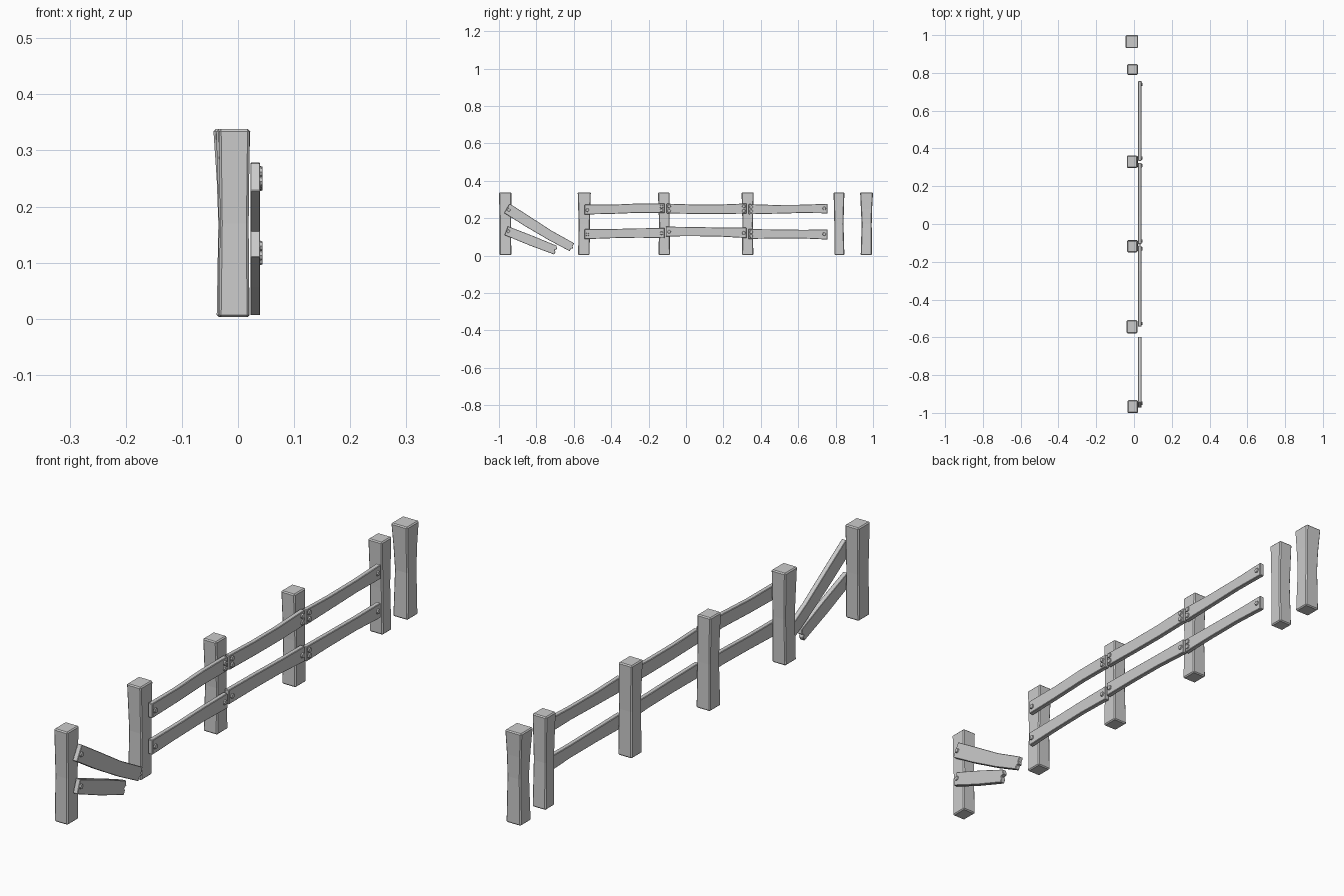
import bpy, bmesh
from mathutils import Matrix


def finish(bm, name, bevel):
    bmesh.ops.recalc_face_normals(bm, faces=bm.faces)
    me = bpy.data.meshes.new(name)
    bm.to_mesh(me)
    bm.free()
    ob = bpy.data.objects.new(name, me)
    bpy.context.collection.objects.link(ob)
    if bevel:
        m = ob.modifiers.new("Bevel", 'BEVEL')
        m.width = bevel
        m.segments = 1
        m.limit_method = 'ANGLE'
        m.angle_limit = 0.7
    return ob


def post(name, rings):
    """Loft rectangular rings (z, x0, x1, y0, y1) into a hewn post."""
    bm = bmesh.new()
    loops = [[bm.verts.new(p) for p in ((a, c, z), (b, c, z), (b, d, z), (a, d, z))]
             for z, a, b, c, d in rings]
    for lo, hi in zip(loops, loops[1:]):
        for i in range(4):
            j = (i + 1) % 4
            bm.faces.new((lo[i], lo[j], hi[j], hi[i]))
    bm.faces.new(loops[0][::-1])
    bm.faces.new(loops[-1])
    finish(bm, name, 0.004)


def board(name, outline, bevel=0.002):
    """Extrude a (y, z) outline through the board thickness."""
    bm = bmesh.new()
    f = bm.faces.new([bm.verts.new((0.022, y, z)) for y, z in outline])
    new = bmesh.ops.extrude_face_region(bm, geom=[f])["geom"]
    bmesh.ops.translate(bm, vec=(0.0175, 0, 0),
                        verts=[v for v in new if isinstance(v, bmesh.types.BMVert)])
    finish(bm, name, bevel)


def bolt(y, z):
    bm = bmesh.new()
    bmesh.ops.create_cone(bm, cap_ends=True, segments=8, radius1=0.0105, radius2=0.008,
                          depth=0.008,
                          matrix=Matrix.Translation((0.040, y, z)) @ Matrix.Rotation(1.5708, 4, 'Y'))
    finish(bm, "bolt", 0)


# Posts: bottom, waist and top rings
B, T = 0.003, 0.338
post("post_1", [(B, -.034, .020, -.997, -.934), (.17, -.032, .019, -.996, -.935),
                (T, -.034, .021, -1.0, -.933)])
post("post_2", [(B, -.036, .019, -.577, -.515), (.17, -.034, .018, -.574, -.514),
                (T, -.039, .018, -.579, -.509)])
post("post_3", [(B, -.036, .020, -.147, -.085), (.17, -.033, .019, -.144, -.088),
                (T, -.036, .018, -.150, -.088)])
post("post_4", [(B, -.036, .020, .299, .360), (.17, -.034, .019, .302, .358),
                (T, -.038, .017, .297, .362)])
post("post_5", [(B, -.034, .020, .794, .847), (.17, -.032, .019, .793, .842),
                (T, -.036, .020, .789, .847)])
post("post_6", [(B, -.038, .021, .934, .994), (.17, -.035, .018, .939, .993),
                (.25, -.038, .019, .935, .995), (T, -.044, .022, .931, 1.0)])

# Whole rails: lists of (y, lower z, upper z) stations
rails = {
    "upper_rail_1": [(-.543, .220, .272), (-.40, .223, .272), (-.25, .229, .279), (-.115, .228, .279)],
    "upper_rail_2": [(-.104, .226, .278), (.04, .223, .273), (.18, .222, .273), (.324, .225, .279)],
    "upper_rail_3": [(.334, .221, .275), (.47, .224, .271), (.62, .228, .272), (.757, .226, .277)],
    "lower_rail_1": [(-.543, .088, .141), (-.40, .093, .142), (-.25, .096, .146), (-.115, .093, .147)],
    "lower_rail_2": [(-.108, .103, .155), (.04, .104, .153), (.18, .102, .150), (.324, .094, .149)],
    "lower_rail_3": [(.334, .089, .142), (.47, .092, .140), (.62, .092, .138), (.757, .086, .139)],
}
for name, st in rails.items():
    board(name, [(y, lo) for y, lo, hi in st] + [(y, hi) for y, lo, hi in reversed(st)])

# Fallen rails with splintered ends
board("broken_upper_rail", [(-.972, .228), (-.86, .157), (-.73, .081), (-.622, .024),
                            (-.616, .037), (-.604, .038), (-.606, .050), (-.598, .066),
                            (-.72, .134), (-.84, .212), (-.943, .278)], 0.0015)
board("broken_lower_rail", [(-.970, .110), (-.84, .056), (-.705, .006), (-.698, .020),
                            (-.702, .030), (-.690, .034), (-.692, .053),
                            (-.82, .106), (-.952, .157)], 0.0015)

# Bolt heads
for y, z in [(-.948, .245), (-.950, .130),
             (-.527, .243), (-.527, .113), (-.131, .262), (-.131, .243), (-.131, .120),
             (-.090, .263), (-.090, .240), (-.090, .128),
             (.309, .263), (.309, .239), (.309, .121),
             (.349, .261), (.349, .237), (.349, .126), (.349, .105),
             (.739, .252), (.739, .115)]:
    bolt(y, z)
